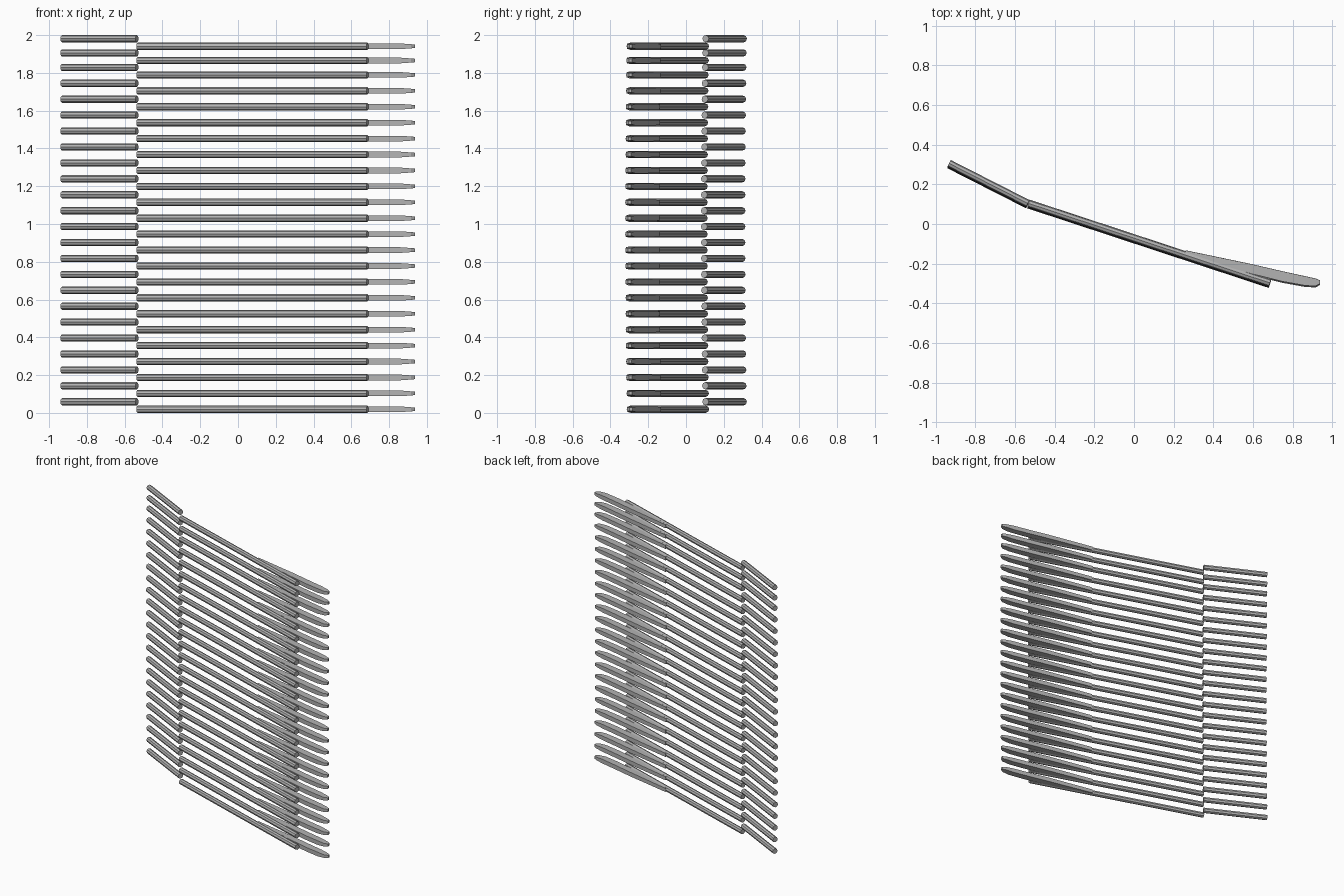
import bpy, bmesh, math
from mathutils import Vector

if "Cube" in bpy.data.objects:
    bpy.data.objects.remove(bpy.data.objects["Cube"], do_unlink=True)

GREY = (0.45, 0.45, 0.45, 1.0)
COUNT, SPACING, RADIUS = 24, 0.0843, 0.019

metal = bpy.data.materials.new("plain grey")
metal.use_nodes = True
metal.diffuse_color = GREY
metal.node_tree.nodes["Principled BSDF"].inputs["Base Color"].default_value = GREY


def finish(name, bm):
    bmesh.ops.recalc_face_normals(bm, faces=bm.faces)
    mesh = bpy.data.meshes.new(name)
    bm.to_mesh(mesh)
    bm.free()
    mesh.materials.append(metal)
    return mesh


def tube_mesh(name, start, end):
    """Closed eight-sided rod between two points in plan."""
    a, b = Vector((*start, 0)), Vector((*end, 0))
    bm = bmesh.new()
    bmesh.ops.create_cone(bm, cap_ends=True, segments=8, radius1=RADIUS,
                          radius2=RADIUS, depth=(b - a).length)
    turn = (b - a).to_track_quat('Z', 'Y').to_matrix()
    bmesh.ops.rotate(bm, verts=bm.verts, matrix=turn)
    bmesh.ops.translate(bm, verts=bm.verts, vec=(a + b) / 2)
    return finish(name, bm)


def blade_mesh(name, stations):
    """Flat-sided blade lofted through (x, front y, back y, half height)."""
    bm = bmesh.new()
    rings = []
    for x, front, back, h in stations:
        corners = ((front, -h), (back, -h), (back, h), (front, h))
        rings.append([bm.verts.new((x, y, z)) for y, z in corners])
    for r, s in zip(rings, rings[1:]):
        for k in range(4):
            n = (k + 1) % 4
            bm.faces.new((r[k], r[n], s[n], s[k]))
    bm.faces.new(rings[0])
    bm.faces.new(rings[-1])
    return finish(name, bm)


# Shared meshes for the three parts of each slat
short_rod = tube_mesh("short_rod", (-0.932, 0.300), (-0.535, 0.098))
long_rod = tube_mesh("long_rod", (-0.532, 0.099), (0.685, -0.302))
tip_blade = blade_mesh("tip_blade", [
    (0.26, -0.160, -0.138, 0.013),
    (0.59, -0.255, -0.207, 0.015),
    (0.75, -0.295, -0.244, 0.015),
    (0.86, -0.315, -0.268, 0.015),
    (0.915, -0.318, -0.280, 0.011),
    (0.938, -0.305, -0.290, 0.009),
])


def place(mesh, index, z):
    obj = bpy.data.objects.new(f"{mesh.name}_{index + 1}", mesh)
    obj.location = (0, 0.008 * (z - 1) ** 2 - 0.002, z)
    bpy.context.collection.objects.link(obj)


# Stack of slats, with the top two set slightly closer together
for i in range(COUNT):
    z = 0.019 + SPACING * i
    if i == COUNT - 2:
        z -= 0.008
    elif i == COUNT - 1:
        z -= 0.017
    place(long_rod, i, z)
    place(tip_blade, i, z)
    top_gap = 0.040 if i < COUNT - 1 else 1.981 - z
    place(short_rod, i, z + top_gap)
